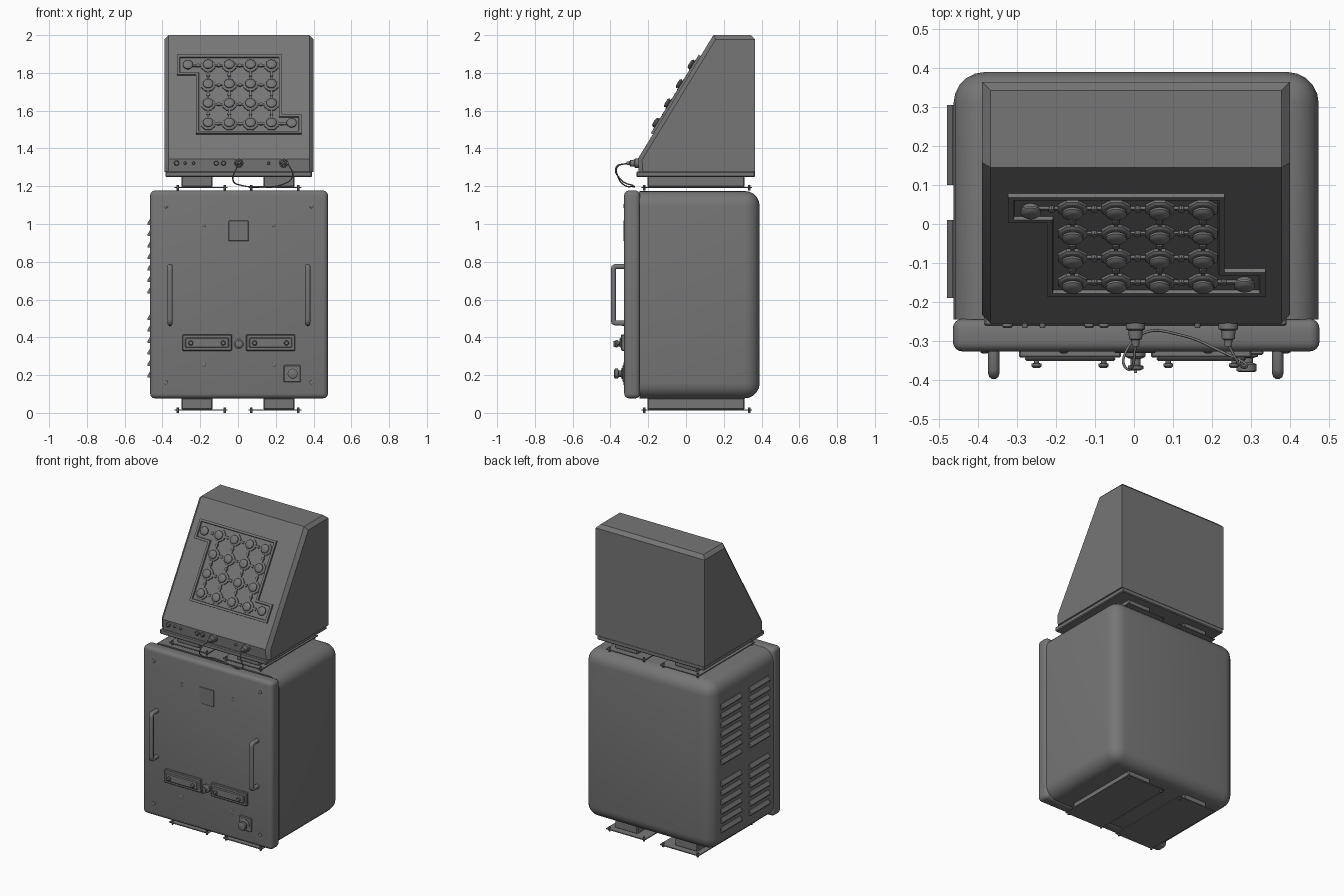
import bpy, bmesh, math
from mathutils import Matrix, Vector

if "Cube" in bpy.data.objects:
    bpy.data.objects.remove(bpy.data.objects["Cube"])

grey = bpy.data.materials.new("dark_grey_metal")
grey.diffuse_color = (0.18, 0.18, 0.18, 1)
grey.use_nodes = True
grey.node_tree.nodes["Principled BSDF"].inputs["Base Color"].default_value = grey.diffuse_color

# local frame of the sloping console face: x across, y up the slope, z outward
run, rise = 0.40, 0.655
L = math.hypot(run, rise)
up, out = Vector((0, run / L, rise / L)), Vector((0, -rise / L, run / L))
SLOPE = Matrix(((1, 0, 0, 0), (0, up.y, out.y, -0.255), (0, up.z, out.z, 1.345), (0, 0, 0, 1)))
FRONT = Matrix.Rotation(math.pi / 2, 4, 'X')   # local z -> world -y, local y -> world z


def slope_v(z):
    return (z - 1.345) * L / rise


def finish(bm, name, matrix=None):
    bmesh.ops.recalc_face_normals(bm, faces=bm.faces)
    me = bpy.data.meshes.new(name)
    if matrix:
        bm.transform(matrix)
    bm.to_mesh(me)
    bm.free()
    me.materials.append(grey)
    ob = bpy.data.objects.new(name, me)
    bpy.context.collection.objects.link(ob)
    return ob


def box(name, lo, hi, r=0, seg=1, keep=None, matrix=None):
    bm = bmesh.new()
    bmesh.ops.create_cube(bm, size=1)
    for v in bm.verts:
        v.co = Vector([lo[i] if v.co[i] < 0 else hi[i] for i in range(3)])
    if r:
        edges = [e for e in bm.edges if keep is None or keep(e)]
        bmesh.ops.bevel(bm, geom=edges, offset=r, segments=seg, profile=0.5, affect='EDGES')
    return finish(bm, name, matrix)


def lathe(name, x, y, z0, profile, matrix, n=20):
    """Turned part: profile is (radius, height) pairs along local z."""
    bm = bmesh.new()
    rings = []
    for r, h in profile:
        rings.append([bm.verts.new((x + r * math.cos((i + .5) * math.tau / n),
                                    y + r * math.sin((i + .5) * math.tau / n), z0 + h)) for i in range(n)])
    for a, b in zip(rings, rings[1:]):
        for i in range(n):
            bm.faces.new((a[i], a[(i + 1) % n], b[(i + 1) % n], b[i]))
    bm.faces.new(rings[0])
    bm.faces.new(rings[-1])
    return finish(bm, name, matrix)


def prism(name, pts, x0, x1):
    """Extrude a (y, z) profile along x."""
    bm = bmesh.new()
    f = bm.faces.new([bm.verts.new((x0, y, z)) for y, z in pts])
    g = bmesh.ops.extrude_face_region(bm, geom=[f])
    bmesh.ops.translate(bm, vec=(x1 - x0, 0, 0), verts=[v for v in g['geom'] if isinstance(v, bmesh.types.BMVert)])
    return bm


def tube(name, pts, r, spline='POLY', res=3):
    cu = bpy.data.curves.new(name, 'CURVE')
    cu.dimensions, cu.bevel_depth, cu.bevel_resolution, cu.use_fill_caps = '3D', r, res, True
    s = cu.splines.new(spline)
    target = s.bezier_points if spline == 'BEZIER' else s.points
    target.add(len(pts) - 1)
    for p, q in zip(target, pts):
        if spline == 'BEZIER':
            p.co = q
            p.handle_left_type = p.handle_right_type = 'AUTO'
        else:
            p.co = (*q, 1)
    cu.materials.append(grey)
    ob = bpy.data.objects.new(name, cu)
    bpy.context.collection.objects.link(ob)
    return ob


# lower cabinet: shell rounded everywhere but around its front opening, plus door
box("cabinet_body", (-0.463, -0.245, 0.077), (0.474, 0.39, 1.175), 0.08, 5,
    lambda e: not all(v.co.y < 0 for v in e.verts))
box("cabinet_door", (-0.465, -0.327, 0.077), (0.476, -0.243, 1.177), 0.025, 4)

# rails under each cabinet: channel, thin plate and screws
for level, z in (("lower", 0.0), ("upper", 1.178)):
    for side in (-1, 1):
        a, b = sorted((side * 0.055, side * 0.335))
        c, d = sorted((side * 0.135, side * 0.30))
        box(f"{level}_rail_plate", (a, -0.235, z + 0.013), (b, 0.35, z + 0.019))
        box(f"{level}_rail_channel", (c, -0.205, z + 0.016), (d, 0.31, z + 0.08), 0.006)
        for x in (a + 0.015, b - 0.015):
            for y in (-0.222, 0.335):
                lathe(f"{level}_rail_screw", x, y, z, [(0.007, 0), (0.007, 0.028)], None, 8)

# louvres on the left side, two columns of two groups
for y0, y1 in ((-0.19, 0.01), (0.10, 0.305)):
    for top, count in ((1.0, 7), (0.495, 6)):
        for i in range(count):
            z = top - i * 0.0605
            bm = bmesh.new()
            g = [[bm.verts.new((x, y, z + dz)) for x, dz in
                  ((-0.455, 0.03), (-0.466, 0.027), (-0.48, 0.004), (-0.478, -0.004), (-0.455, -0.004))]
                 for y in (y0, y1)]
            for k in range(5):
                bm.faces.new((g[0][k], g[0][(k + 1) % 5], g[1][(k + 1) % 5], g[1][k]))
            bm.faces.new(g[0])
            bm.faces.new(g[1])
            finish(bm, "side_louvre")

# door handles
for x in (-0.36, 0.369):
    tube("door_handle", [(x, -0.32, 0.775), (x, -0.372, 0.775), (x, -0.383, 0.77), (x, -0.384, 0.755),
                         (x, -0.384, 0.495), (x, -0.383, 0.48), (x, -0.372, 0.475), (x, -0.32, 0.475)], 0.0145)

# two latch plates with raised rims and paired knobs
for x0, x1 in ((-0.295, -0.033), (0.043, 0.302)):
    box("latch_plate", (x0, -0.343, 0.328), (x1, -0.32, 0.415), 0.004)
    box("latch_inner_plate", (x0 + 0.015, -0.352, 0.345), (x1 - 0.015, -0.34, 0.398), 0.005)
    for x in (x0 + 0.045, x1 - 0.045):
        lathe("latch_knob", x, 0.37, 0.345, [(0.007, 0), (0.007, 0.012), (0.013, 0.013), (0.013, 0.02), (0.009, 0.024)], FRONT, 14)
lathe("door_lock", 0.004, 0.365, 0.32, [(0.026, 0), (0.026, 0.02), (0.02, 0.024), (0.013, 0.026),
                                       (0.013, 0.042), (0.02, 0.044), (0.02, 0.052), (0.012, 0.056)], FRONT)
box("door_lock_grip", (0.0, -0.383, 0.35), (0.008, -0.37, 0.38))

# power knob on its square plate
box("power_plate", (0.242, -0.336, 0.163), (0.332, -0.32, 0.253), 0.004)
lathe("power_knob", 0.289, 0.208, 0.33, [(0.03, 0), (0.03, 0.01), (0.017, 0.014), (0.017, 0.026),
                                        (0.026, 0.03), (0.026, 0.047), (0.02, 0.05)], FRONT)

# name plate (blank) and door screws
box("blank_plate", (-0.05, -0.331, 0.91), (0.055, -0.32, 1.018), 0.002)
screws = [(x, z) for x in (-0.383, 0.39) for z in (0.16, 1.095)]
screws += [(x, z) for x in (-0.18, 0.19) for z in (0.255, 0.995)]
for x, z in screws:
    lathe("door_screw", x, z, 0.32, [(0.012, 0), (0.012, 0.009), (0.007, 0.012)], FRONT, 10)

# console: sloping profile with chamfered sides and top
prof = [(-0.25, 1.275), (-0.255, 1.345), (0.145, 2.0), (0.365, 2.0), (0.365, 1.275)]
bm = prism("console_body", prof, -0.39, 0.40)
back = lambda v: v.co.y > 0.3
low = lambda v: v.co.z < 1.3
edges = [e for e in bm.edges if not all(low(v) for v in e.verts)
         and ((abs(e.verts[0].co.x - e.verts[1].co.x) < 0.01
               and not (all(back(v) for v in e.verts)))
              or all(v.co.z > 1.9 and back(v) for v in e.verts))]
bmesh.ops.bevel(bm, geom=edges, offset=0.022, segments=1, affect='EDGES')
finish(bm, "console_body")
box("console_base_trim", (-0.385, -0.262, 1.248), (0.392, 0.365, 1.278), 0.005)

# stepped panel on the slope: raised rim around a lower floor
outline = [(-0.323, 1.89), (-0.323, 1.785), (-0.223, 1.785), (-0.223, 1.475),
           (0.337, 1.475), (0.337, 1.575), (0.232, 1.575), (0.232, 1.89)]
bm = bmesh.new()
f = bm.faces.new([bm.verts.new((x, slope_v(z), -0.005)) for x, z in outline])
g = bmesh.ops.extrude_face_region(bm, geom=[f])
bmesh.ops.translate(bm, vec=(0, 0, 0.017), verts=[v for v in g['geom'] if isinstance(v, bmesh.types.BMVert)])
bmesh.ops.recalc_face_normals(bm, faces=bm.faces)
top = max(bm.faces, key=lambda q: q.calc_center_median().z)
bmesh.ops.inset_region(bm, faces=[top], thickness=0.014, use_even_offset=True)
bmesh.ops.inset_region(bm, faces=[top], thickness=0.002, use_even_offset=True)
bmesh.ops.translate(bm, vec=(0, 0, -0.009), verts=list(top.verts))
finish(bm, "button_panel", SLOPE)

# button grid, end buttons and connecting rods
cols = [-0.158, -0.046, 0.066, 0.177]
rows = [slope_v(z) for z in (1.835, 1.732, 1.63, 1.527)]
CAP = [(0.021, 0), (0.021, 0.012), (0.027, 0.014), (0.027, 0.020), (0.021, 0.025), (0.010, 0.027)]
for x in cols:
    for v in rows:
        lathe("button_base", x, v, 0, [(0.040, 0), (0.040, 0.010), (0.034, 0.014)], SLOPE, 8)
        lathe("button_cap", x, v, 0.004, CAP, SLOPE, 16)
for x, v in ((-0.265, rows[0]), (0.284, rows[3])):
    lathe("end_button", x, v, 0, CAP, SLOPE, 16)


def rod(p, q):
    """Link between two buttons with a small joint in the middle."""
    w = 0.005
    box("link_rod", (min(p[0], q[0]) - w, min(p[1], q[1]) - w, 0), (max(p[0], q[0]) + w, max(p[1], q[1]) + w, 0.010), matrix=SLOPE)
    lathe("link_joint", (p[0] + q[0]) / 2, (p[1] + q[1]) / 2, 0, [(0.009, 0), (0.009, 0.013)], SLOPE, 10)


for i in range(4):
    for j in range(3):
        rod((cols[j], rows[i]), (cols[j + 1], rows[i]))
        rod((cols[i], rows[j]), (cols[i], rows[j + 1]))
rod((-0.265, rows[0]), (cols[0], rows[0]))
rod((cols[3], rows[3]), (0.284, rows[3]))

# small controls and sockets along the lower console edge
for x, r in ((-0.325, 0.014), (-0.28, 0.008), (-0.235, 0.008), (-0.115, 0.013), (-0.077, 0.013), (0.163, 0.008)):
    lathe("small_control", x, 1.322, 0.245, [(r, 0), (r, 0.018), (r * 0.7, 0.022)], FRONT, 12)
for x in (0.004, 0.242):
    lathe("cable_socket", x, 1.322, 0.245, [(0.025, 0), (0.025, 0.025), (0.019, 0.028), (0.017, 0.05),
                                           (0.011, 0.053), (0.009, 0.07)], FRONT, 16)

# loose cable between the sockets
tube("patch_cable", [(0.004, -0.31, 1.322), (-0.006, -0.37, 1.30), (-0.027, -0.345, 1.235), (0.025, -0.28, 1.203),
                     (0.12, -0.285, 1.198), (0.23, -0.33, 1.208), (0.288, -0.36, 1.25), (0.275, -0.365, 1.30),
                     (0.242, -0.31, 1.322)], 0.0035, 'BEZIER', 1)

# smooth shading with crisp edges
bpy.ops.object.select_all(action='DESELECT')
for ob in bpy.data.objects:
    if ob.type == 'MESH':
        ob.select_set(True)
        bpy.context.view_layer.objects.active = ob
bpy.ops.object.shade_smooth_by_angle(angle=math.radians(32))
